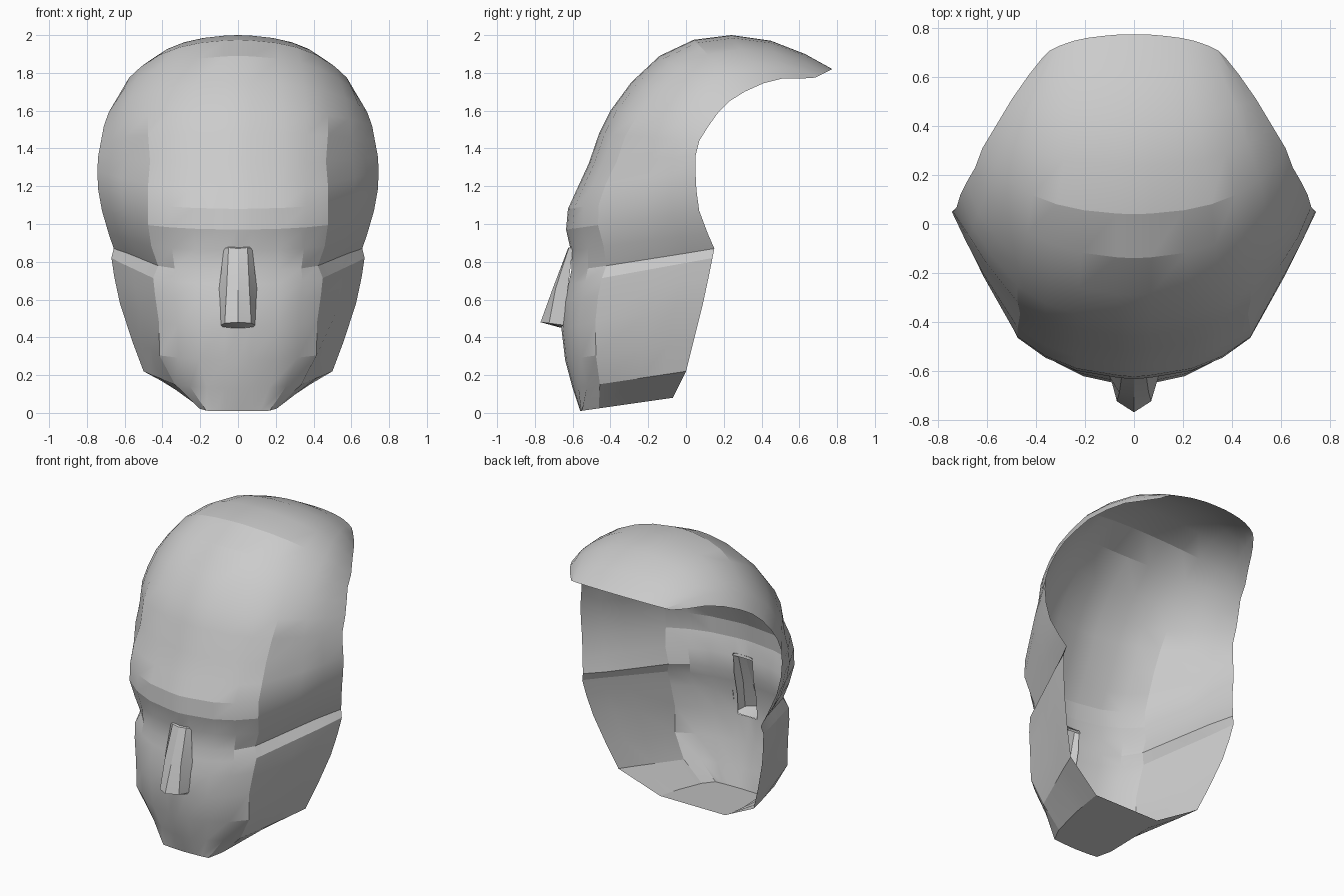
import bpy

if "Cube" in bpy.data.objects:
    bpy.data.objects.remove(bpy.data.objects["Cube"])

# Each row of the shell runs from the centre line (y, z) to the free edge (x, y, z)
ROWS = [
    (-.56, .01, .24, -.07, .08), (-.60, .13, .50, .00, .22),
    (-.64, .28, .56, .04, .38), (-.66, .45, .625, .09, .58),
    (-.65, .59, .655, .12, .72), (-.63, .68, .67, .14, .82),
    (-.615, .75, .658, .15, .87), (-.61, .86, .685, .115, .95),
    (-.635, .97, .72, .07, 1.07), (-.625, 1.08, .74, .055, 1.18),
    (-.575, 1.19, .745, .05, 1.28), (-.515, 1.32, .74, .05, 1.36),
    (-.46, 1.48, .725, .07, 1.44), (-.40, 1.60, .71, .12, 1.52),
    (-.29, 1.75, .685, .17, 1.59), (-.14, 1.89, .65, .23, 1.65),
    (.04, 1.975, .62, .31, 1.70), (.24, 2.0, .56, .41, 1.745),
    (.45, 1.97, .50, .51, 1.77), (.63, 1.90, .43, .61, 1.77),
    (.775, 1.82, .37, .685, 1.775),
]
# Cross-section shapes: sideways and backwards fractions per column
FACE = ([0, 0, .33, .51, .67, .83, .92, 1], [0, .01, .05, .125, .24, .60, .80, 1])
CROWN = ([0, 0, .33, .51, .67, .83, .93, 1], [0, .01, .06, .15, .29, .52, .73, 1])
JAW = ([0, 0, .50, .70, .86, .97, .99, 1], [0, .005, .01, .02, .20, .60, .8, 1])
NOSE_HALF = .07
GROOVES = {6: .018, 11: .01}      # shallow temple creases


def mirrored(half):
    """Turn a centre-to-right list of points into a left-to-right one."""
    return [(-x, y, z) for x, y, z in reversed(half[1:])] + half


def make_object(name, verts, faces):
    mesh = bpy.data.meshes.new(name)
    mesh.from_pydata(verts, [], faces)
    mesh.update()
    obj = bpy.data.objects.new(name, mesh)
    bpy.context.collection.objects.link(obj)
    bpy.ops.object.select_all(action='DESELECT')
    obj.select_set(True)
    bpy.context.view_layer.objects.active = obj
    bpy.ops.object.shade_smooth_by_angle(angle=0.3)
    return obj


def grid_faces(rows, width, skip=lambda r, c: False):
    return [(r * width + c, r * width + c + 1,
             (r + 1) * width + c + 1, (r + 1) * width + c)
            for r in range(rows - 1) for c in range(width - 1) if not skip(r, c)]


# Face and skull shell, open at the back
verts = []
for r, (yc, zc, xe, ye, ze) in enumerate(ROWS):
    t = min(max((r - 10) / 4, 0), 1)          # blend from face to round crown
    half = []
    for c in range(len(FACE[0])):
        if r == 0:
            s, b = JAW[0][c], JAW[1][c]
        else:
            s, b = (FACE[k][c] * (1 - t) + CROWN[k][c] * t for k in (0, 1))
        dent = GROOVES.get(r, 0) if c in (4, 5, 6) else 0
        # the front panel keeps a near constant width down the face
        front_width = min(max(xe, .62), .71) if 2 <= r <= 12 and c <= 4 else xe
        x = NOSE_HALF if c == 1 else front_width * s
        half.append((x - dent, yc + b * (ye - yc) + dent * .5, zc + b * (ze - zc)))
    verts += mirrored(half)
mid = len(FACE[0]) - 1
width = 2 * mid + 1
# the opening behind the nose stays empty
faces = grid_faces(len(ROWS), width, lambda r, c: 3 <= r < 7 and c in (mid - 1, mid))
# Underside of the jaw joins left and right halves of the lowest row
faces.append((mid - 1, mid + 1, mid))
for c in range(1, mid):
    faces.append((mid - c - 1, mid + c + 1, mid + c, mid - c))
make_object("head_shell", verts, faces)

# Nose wedge with a centre ridge, closed at the bottom and top
NOSE = [
    [(0, -.66, .45), (.03, -.66, .45), (.08, -.655, .455)],
    [(0, -.77, .48), (.07, -.725, .475), (.09, -.65, .465)],
    [(0, -.705, .66), (.06, -.69, .66), (.10, -.625, .66)],
    [(0, -.625, .87), (.05, -.62, .875), (.075, -.60, .87)],
    [(0, -.605, .88), (.05, -.605, .88), (.07, -.60, .88)],
]
nose_verts = [p for half in NOSE for p in mirrored(half)]
make_object("nose", nose_verts, grid_faces(len(NOSE), 5))
